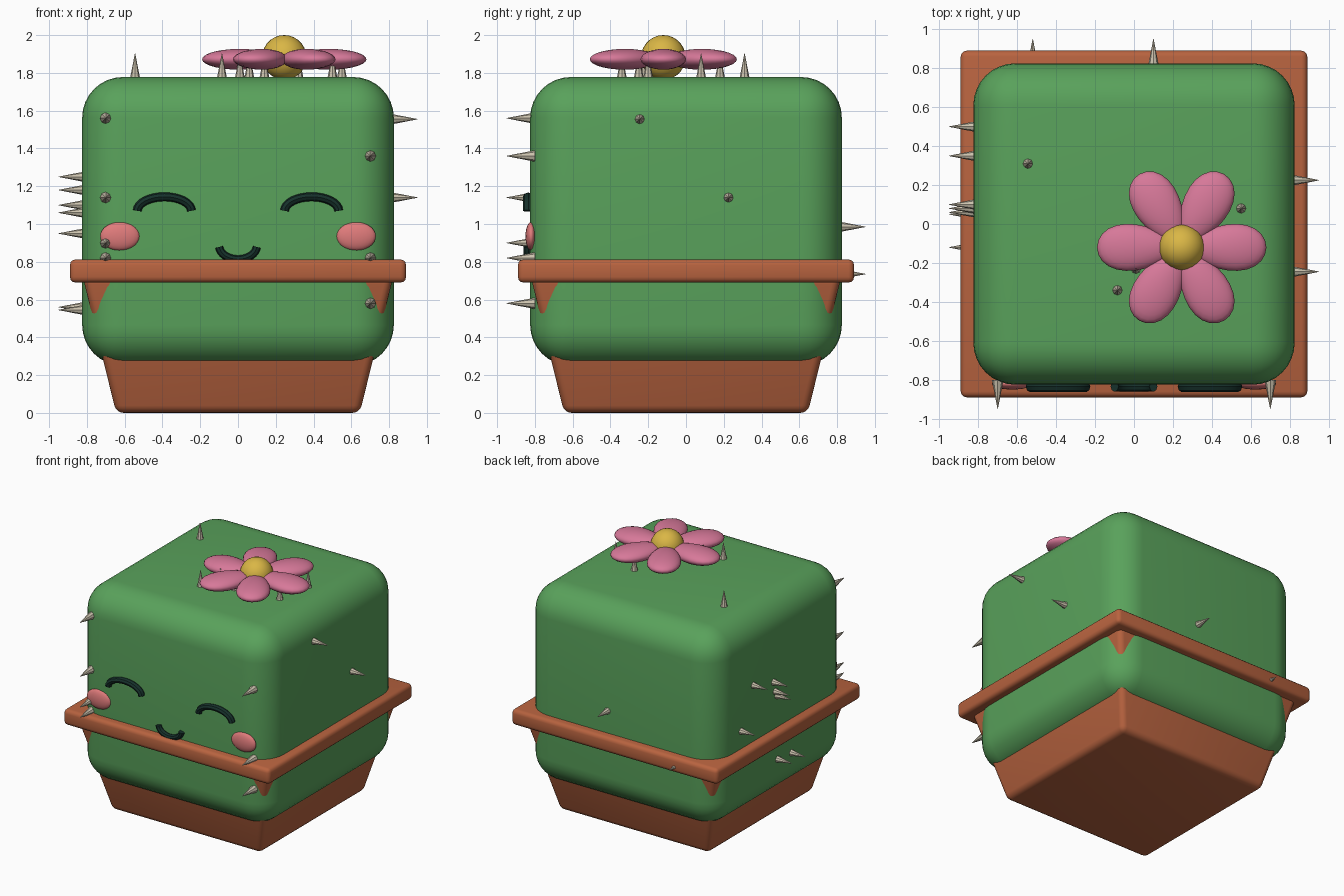
import bpy, bmesh, math
from mathutils import Vector, Matrix

if "Cube" in bpy.data.objects:
    bpy.data.objects.remove(bpy.data.objects["Cube"])


def material(name, rgb):
    m = bpy.data.materials.new(name)
    m.use_nodes = True
    m.diffuse_color = (*rgb, 1)
    m.node_tree.nodes["Principled BSDF"].inputs["Base Color"].default_value = (*rgb, 1)
    return m


GREEN = material("cactus green", (0.10, 0.36, 0.105))
CLAY = material("terracotta", (0.48, 0.125, 0.05))
PINK = material("petal pink", (0.68, 0.19, 0.32))
YELLOW = material("flower yellow", (0.70, 0.47, 0.06))
BLUSH = material("blush", (0.75, 0.20, 0.20))
DARK = material("dark green", (0.008, 0.03, 0.024))
BONE = material("spine beige", (0.60, 0.54, 0.42))


def finish(obj, mat, angle=40):
    obj.data.materials.append(mat)
    bpy.ops.object.select_all(action='DESELECT')
    obj.select_set(True)
    bpy.context.view_layer.objects.active = obj
    bpy.ops.object.shade_smooth_by_angle(angle=math.radians(angle))
    return obj


def from_bmesh(name, bm, mat, angle=40):
    mesh = bpy.data.meshes.new(name)
    bm.to_mesh(mesh)
    bm.free()
    obj = bpy.data.objects.new(name, mesh)
    bpy.context.collection.objects.link(obj)
    return finish(obj, mat, angle)


def rounded_box(name, low, high, z0, z1, radius, segments, mat):
    """Square block with half widths low (bottom) and high (top), edges rounded."""
    bm = bmesh.new()
    bmesh.ops.create_cube(bm, size=2)
    for v in bm.verts:
        half, z = (high, z1) if v.co.z > 0 else (low, z0)
        v.co = Vector((v.co.x * half, v.co.y * half, z))
    bmesh.ops.bevel(bm, geom=bm.edges[:], offset=radius, segments=segments,
                    profile=0.5, affect='EDGES')
    return from_bmesh(name, bm, mat)


def ellipsoid(name, centre, size, mat, turn=0, taper=0):
    """Squashed sphere, optionally narrowed towards its -x end."""
    bm = bmesh.new()
    bmesh.ops.create_uvsphere(bm, u_segments=24, v_segments=14, radius=1)
    for v in bm.verts:
        v.co.y *= 1 + taper * v.co.x
        v.co = Vector(a * b for a, b in zip(v.co, size))
    bm.transform(Matrix.Translation(centre) @ Matrix.Rotation(turn, 4, 'Z'))
    return from_bmesh(name, bm, mat, 60)


def arc(name, x, z, rx, rz, start, end, thick):
    """Drawn face line, a tube bent along an arc on the front."""
    curve = bpy.data.curves.new(name, 'CURVE')
    curve.dimensions = '3D'
    curve.bevel_depth = thick
    curve.bevel_resolution = 2
    curve.use_fill_caps = True
    steps = 16
    line = curve.splines.new('POLY')
    line.points.add(steps)
    for i, p in enumerate(line.points):
        a = math.radians(start + (end - start) * i / steps)
        p.co = (x + rx * math.cos(a), 0, z + rz * math.sin(a), 1)
    obj = bpy.data.objects.new(name, curve)
    obj.location.y = -0.835
    obj.scale.y = 1.25
    bpy.context.collection.objects.link(obj)
    bpy.ops.object.select_all(action='DESELECT')
    obj.select_set(True)
    bpy.context.view_layer.objects.active = obj
    bpy.ops.object.convert(target='MESH')
    finish(bpy.context.object, DARK)


def spines(name, direction, bases):
    """All spines of one side, each a small cone along the direction."""
    bm = bmesh.new()
    turn = Vector(direction).to_track_quat('Z', 'Y').to_matrix().to_4x4()
    for base in bases:
        bmesh.ops.create_cone(bm, cap_ends=True, segments=8, radius1=0.03, radius2=0.001,
                              depth=0.15, matrix=Matrix.Translation(base) @ turn)
    from_bmesh(name, bm, BONE, 30)


# Pot and cactus
rounded_box("pot", 0.645, 0.822, 0, 0.72, 0.04, 4, CLAY)
rounded_box("pot_rim", 0.89, 0.89, 0.69, 0.812, 0.03, 3, CLAY)
rounded_box("cactus_body", 0.825, 0.825, 0.25, 1.778, 0.215, 8, GREEN)

# Face
for side, s in (("right", -1), ("left", 1)):
    arc(side + "_eye", s * 0.39, 1.07, 0.143, 0.074, 0, 180, 0.023)
    ellipsoid(side + "_cheek", (s * 0.625, -0.82, 0.935), (0.105, 0.03, 0.075), BLUSH)
arc("mouth", 0, 0.885, 0.1, 0.072, 185, 355, 0.021)

# Flower
heart = Vector((0.245, -0.12, 1.882))
ellipsoid("flower_centre", heart, (0.118, 0.118, 0.118), YELLOW)
for i in range(6):
    a = i * math.pi / 3
    out = Vector((math.cos(a), math.sin(a), 0)) * 0.235
    ellipsoid(f"petal_{i + 1}", heart + out - Vector((0, 0, 0.01)),
              (0.2, 0.118, 0.055), PINK, a, 0.22)

# Spines, listed by their place on each side
SIDE, TOP = 0.875, 1.828
front = [(-0.7, 1.56), (-0.7, 1.14), (-0.7, 0.9), (-0.7, 0.82),
         (0.7, 1.36), (0.7, 0.82), (0.7, 0.58)]
right = [(0.35, 1.25), (0.1, 1.18), (0.08, 1.1), (0.06, 1.06),
         (0.5, 0.95), (0.05, 0.56), (-0.12, 0.545)]
left = [(-0.245, 1.555), (0.225, 1.14)]
back = [(0.1, 0.985), (-0.52, 0.735)]
top = [(-0.545, 0.31), (0.55, 0.08), (-0.085, -0.34), (0.01, -0.23),
       (0.06, -0.2), (0.14, -0.25), (0.32, 0.18), (0.5, -0.2)]
spines("front_spines", (0, -1, 0), [(x, -SIDE, z) for x, z in front])
spines("back_spines", (0, 1, 0), [(x, SIDE, z) for x, z in back])
spines("right_spines", (-1, 0, 0), [(-SIDE, y, z) for y, z in right])
spines("left_spines", (1, 0, 0), [(SIDE, y, z) for y, z in left])
spines("top_spines", (0, 0, 1), [(x, y, TOP) for x, y in top])
